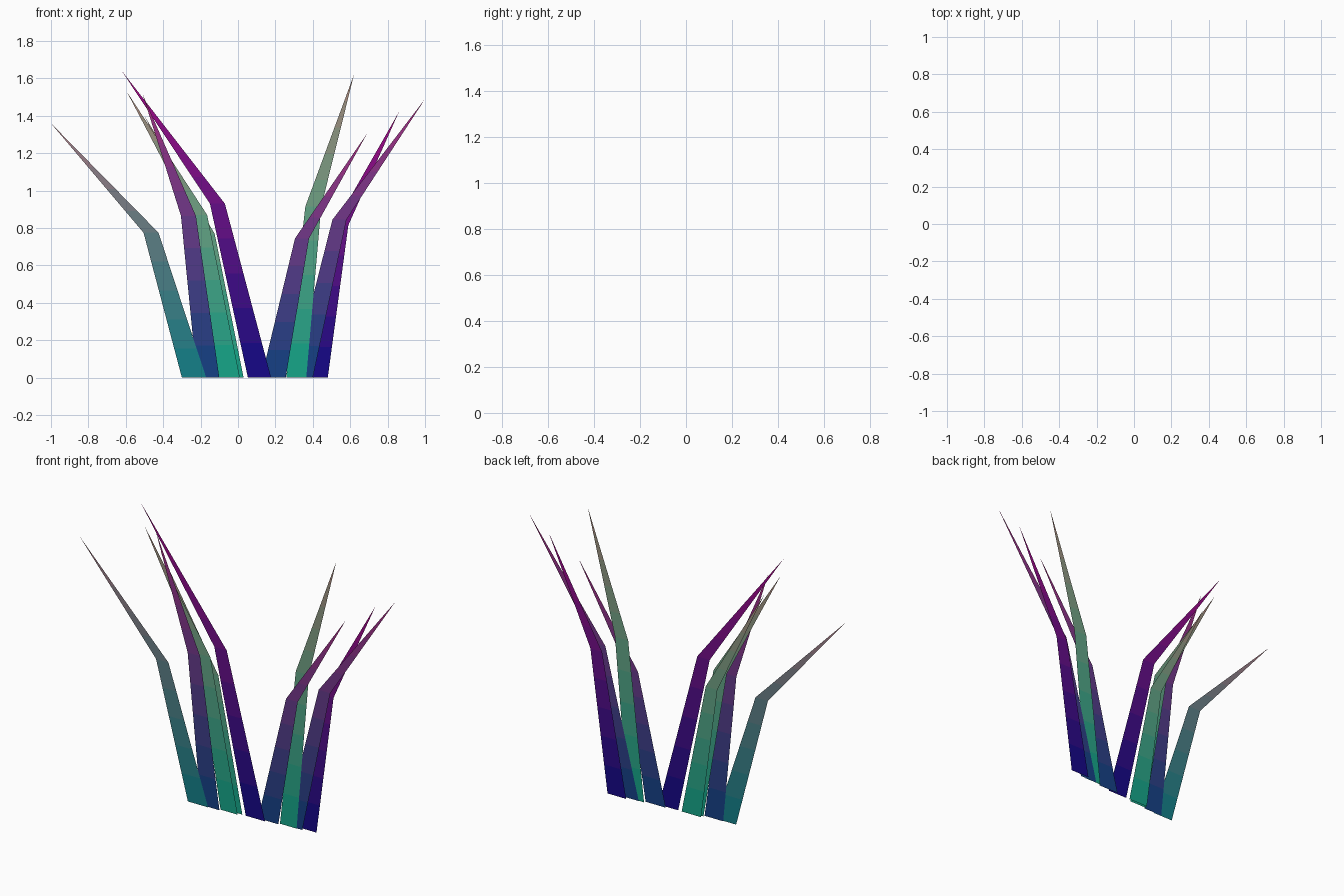
import bpy
from mathutils import Vector

if "Cube" in bpy.data.objects:
    bpy.data.objects.remove(bpy.data.objects["Cube"])

# Screen colours at base, bend and tip of a blade
TEAL = ((18, 118, 126), (92, 116, 122), (160, 115, 125))
GREEN = ((18, 152, 126), (98, 150, 122), (160, 125, 115))
BLUE = ((18, 62, 122), (100, 55, 126), (158, 45, 122))
NAVY = ((18, 14, 124), (100, 20, 124), (155, 14, 124))
# Each blade: base left/right x, bend left/right x, bend height, tip x/z, depth y, colours
BLADES = [
    (-0.30, -0.17, -0.505, -0.425, 0.775, -1.00, 1.36, -0.033, TEAL),
    (-0.22, -0.10, -0.305, -0.225, 0.865, -0.51, 1.515, -0.028, BLUE),
    (-0.10, 0.01, -0.25, -0.165, 0.87, -0.595, 1.53, -0.018, GREEN),
    (-0.095, 0.03, -0.20, -0.125, 0.77, -0.50, 1.40, -0.003, GREEN),
    (0.053, 0.177, -0.15, -0.07, 0.93, -0.625, 1.645, -0.004, NAVY),
    (0.125, 0.255, 0.305, 0.38, 0.745, 0.69, 1.305, 0.007, BLUE),
    (0.258, 0.365, 0.36, 0.445, 0.915, 0.62, 1.62, 0.018, GREEN),
    (0.29, 0.40, 0.505, 0.58, 0.845, 1.00, 1.49, 0.021, BLUE),
    (0.36, 0.48, 0.515, 0.59, 0.815, 0.86, 1.42, 0.037, NAVY),
]
BANDS = 5  # colour bands per half blade


def band_material(a, b, t):
    color = [min(1, 1.08 * c / 255) ** 2.2 for c in Vector(a).lerp(Vector(b), t)]
    name = "blade_%.3f_%.3f_%.3f" % tuple(color)
    mat = bpy.data.materials.get(name) or bpy.data.materials.new(name)
    mat.diffuse_color = (*color, 1)
    mat.use_nodes = True
    mat.node_tree.nodes["Principled BSDF"].inputs["Base Color"].default_value = mat.diffuse_color
    return mat


# Flat grass blades: tapering stem bent into a pointed tip, banded to grade the colour
for i, (b0, b1, m0, m1, h, tx, tz, y, colors) in enumerate(BLADES):
    rows = [((b0, y, 0), (b1, y, 0)), ((m0, y, h), (m1, y, h)), ((tx, y, tz), (tx, y, tz))]
    verts, mats = [], []
    for s in range(2):
        for k in range(BANDS):
            verts += [Vector(a).lerp(Vector(b), k / BANDS) for a, b in zip(rows[s], rows[s + 1])]
            mats.append(band_material(colors[s], colors[s + 1], (k + 0.5) / BANDS))
    verts.append(Vector(rows[2][0]))
    n = 2 * BANDS - 1
    faces = [(2 * k, 2 * k + 1, 2 * k + 3, 2 * k + 2) for k in range(n)] + [(2 * n, 2 * n + 1, 2 * n + 2)]

    mesh = bpy.data.meshes.new(f"grass_blade_{i + 1}")
    mesh.from_pydata(verts, [], faces)
    for k, mat in enumerate(mats):
        mesh.materials.append(mat)
        mesh.polygons[k].material_index = k
    bpy.context.collection.objects.link(bpy.data.objects.new(mesh.name, mesh))
